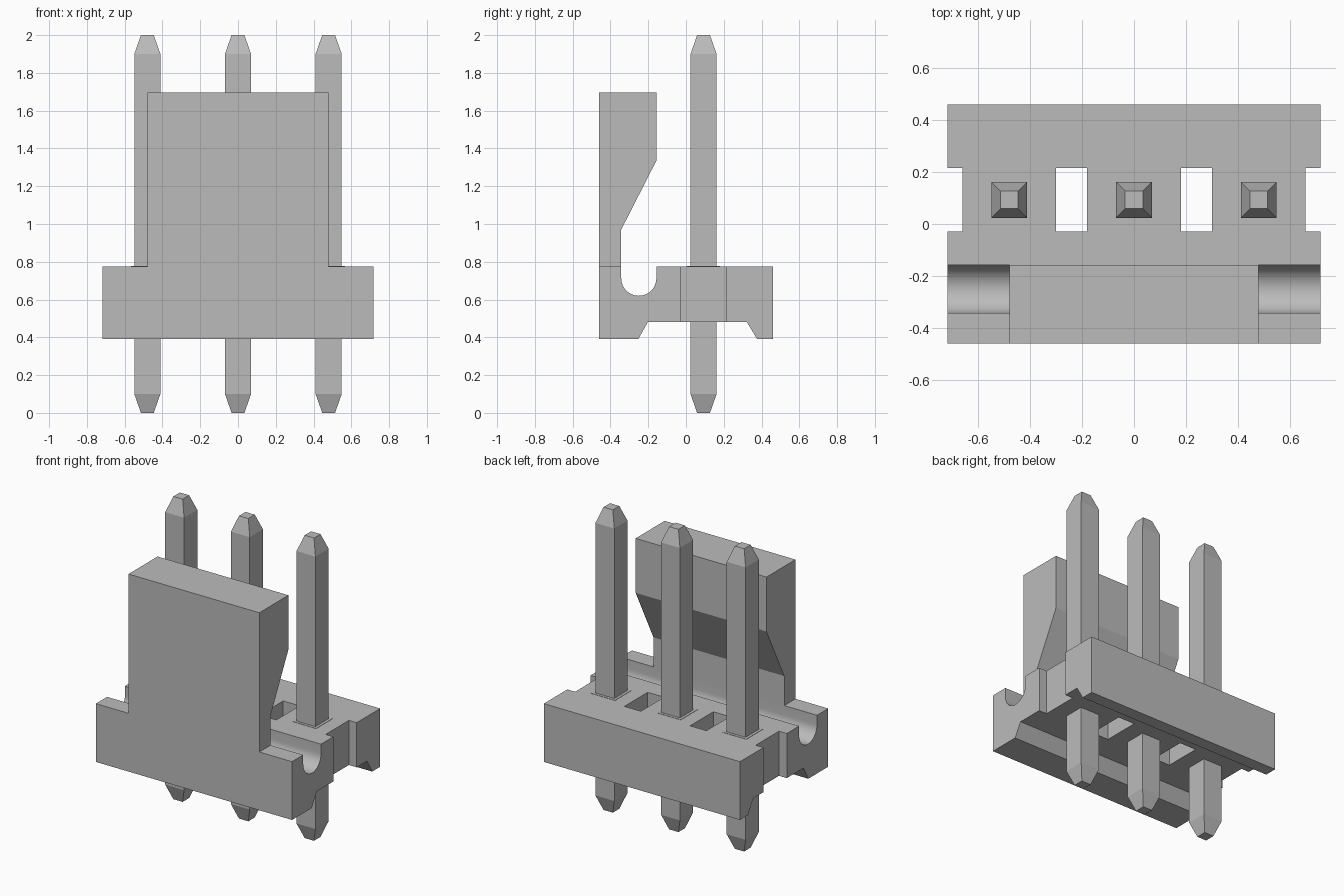
import bpy, bmesh, math

cube = bpy.data.objects.get("Cube")
if cube:
    bpy.data.objects.remove(cube, do_unlink=True)

grey = bpy.data.materials.new("plain grey")
grey.use_nodes = True
grey.diffuse_color = (0.5, 0.5, 0.5, 1)
grey.node_tree.nodes["Principled BSDF"].inputs["Base Color"].default_value = (0.5, 0.5, 0.5, 1)


def make_object(name, bm):
    bmesh.ops.recalc_face_normals(bm, faces=bm.faces)
    mesh = bpy.data.meshes.new(name)
    bm.to_mesh(mesh)
    bm.free()
    mesh.materials.append(grey)
    ob = bpy.data.objects.new(name, mesh)
    bpy.context.collection.objects.link(ob)
    return ob


def activate(ob):
    bpy.ops.object.select_all(action='DESELECT')
    ob.select_set(True)
    bpy.context.view_layer.objects.active = ob


def extrude_profile(name, points, half_width):
    """Sweep a side profile of (y, z) points along x."""
    bm = bmesh.new()
    face = bm.faces.new([bm.verts.new((-half_width, y, z)) for y, z in points])
    ext = bmesh.ops.extrude_face_region(bm, geom=[face])
    verts = [v for v in ext["geom"] if isinstance(v, bmesh.types.BMVert)]
    bmesh.ops.translate(bm, verts=verts, vec=(2 * half_width, 0, 0))
    return make_object(name, bm)


def box(name, x0, x1, y0, y1, z0, z1):
    bm = bmesh.new()
    bmesh.ops.create_cube(bm, size=1)
    for v in bm.verts:
        v.co = (x1 if v.co.x > 0 else x0, y1 if v.co.y > 0 else y0, z1 if v.co.z > 0 else z0)
    return make_object(name, bm)


FRONT, BACK, TOP = -0.46, 0.46, 0.775
GROOVE_Y, GROOVE_R, GROOVE_Z = -0.25, 0.093, 0.713
PIN_Y, PIN_PITCH = 0.093, 0.48

# Base block with a round-bottomed groove and a bevelled channel underneath
groove = [(GROOVE_Y + GROOVE_R * math.cos(a), GROOVE_Z - GROOVE_R * math.sin(a))
          for a in (math.pi * i / 20 for i in range(21))]
profile = [(FRONT, 0.39), (-0.253, 0.39), (-0.203, 0.48), (0.323, 0.48), (0.377, 0.39),
           (BACK, 0.39), (BACK, TOP), (GROOVE_Y + GROOVE_R, TOP)]
profile += groove + [(GROOVE_Y - GROOVE_R, TOP), (FRONT, TOP)]
base = extrude_profile("base", profile, 0.717)

# Through slots between the pins and notches at both ends
for side in (-1, 1):
    for inner, outer in ((0.18, 0.30), (0.66, 0.80)):
        x0, x1 = sorted((side * inner, side * outer))
        cutter = box("slot_cutter", x0, x1, -0.028, 0.215, 0.2, 1.0)
        cutter.hide_render = True
        activate(base)
        mod = base.modifiers.new("slot", 'BOOLEAN')
        mod.operation = 'DIFFERENCE'
        mod.solver = 'EXACT'
        mod.object = cutter
        bpy.ops.object.modifier_apply(modifier=mod.name)
        bpy.data.objects.remove(cutter, do_unlink=True)
activate(base)
bpy.ops.object.shade_smooth_by_angle(angle=math.radians(25))

# Upright locking wall with an overhanging head
extrude_profile("locking_wall", [
    (FRONT, TOP), (GROOVE_Y - GROOVE_R, TOP), (GROOVE_Y - GROOVE_R, 0.97),
    (GROOVE_Y + GROOVE_R, 1.335), (GROOVE_Y + GROOVE_R, 1.695), (FRONT, 1.695)], 0.478)


# Square pin with tapered ends
def pin(name, x):
    bm = bmesh.new()
    rings = []
    for z, h in ((0, 0.034), (0.1, 0.069), (1.9, 0.069), (2.0, 0.034)):
        rings.append([bm.verts.new((x + sx * h, PIN_Y + sy * h, z))
                      for sx, sy in ((-1, -1), (1, -1), (1, 1), (-1, 1))])
    for low, high in zip(rings, rings[1:]):
        for i in range(4):
            j = (i + 1) % 4
            bm.faces.new((low[i], low[j], high[j], high[i]))
    bm.faces.new(rings[0])
    bm.faces.new(rings[-1])
    make_object(name, bm)


for label, x in (("right", -PIN_PITCH), ("middle", 0), ("left", PIN_PITCH)):
    pin(label + "_pin", x)
    # Thin square collar around the pin hole
    box(label + "_collar", x - 0.087, x + 0.087, PIN_Y - 0.087, PIN_Y + 0.087, TOP - 0.002, TOP + 0.002)
